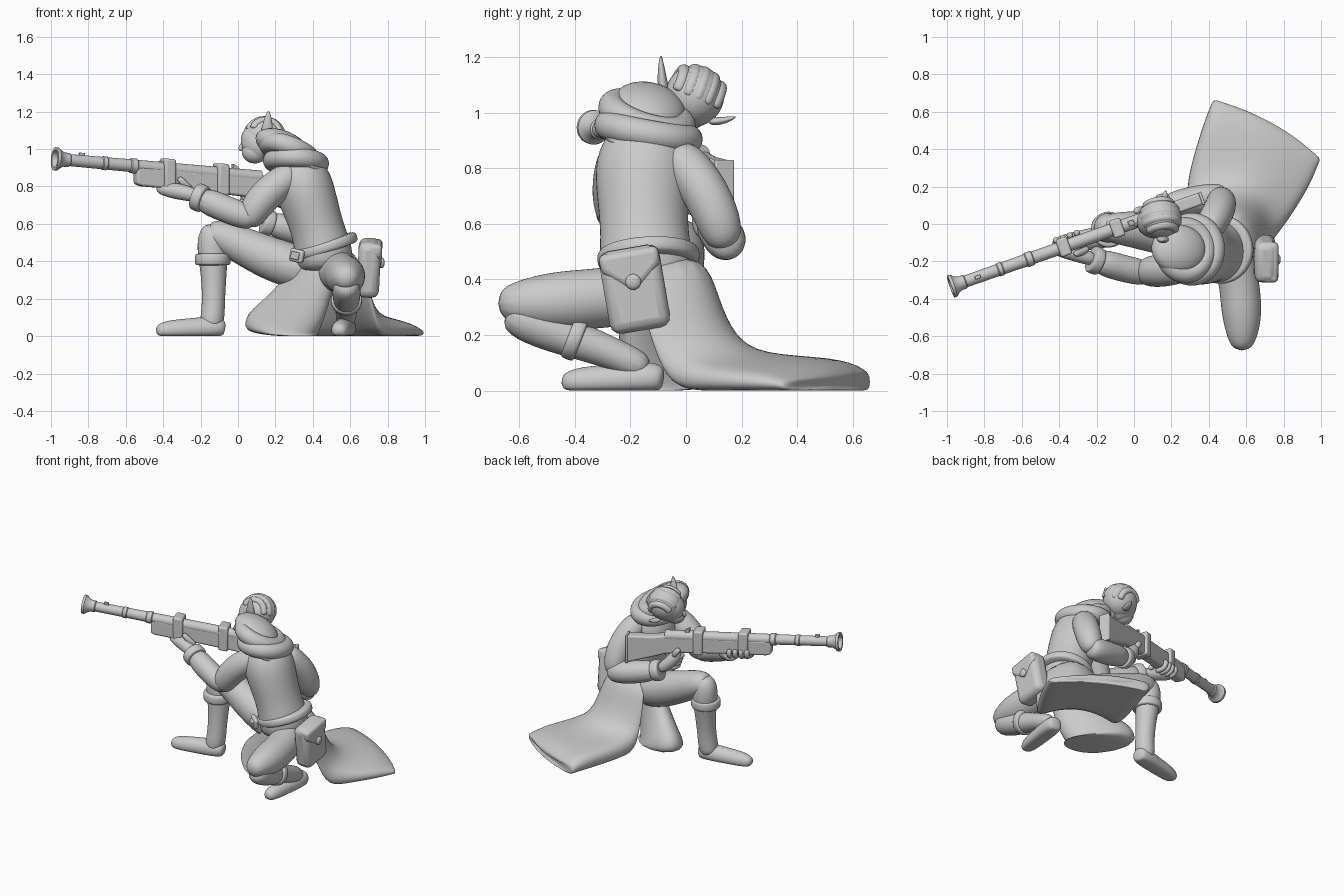
import bpy, bmesh
from math import sin, cos, pi, sqrt
from mathutils import Vector, Matrix, Euler

cube = bpy.data.objects.get("Cube")
if cube:
    bpy.data.objects.remove(cube)

grey = bpy.data.materials.new("plain_grey")
grey.use_nodes = True
grey.diffuse_color = (.6, .6, .6, 1)
grey.node_tree.nodes["Principled BSDF"].inputs["Base Color"].default_value = (.6, .6, .6, 1)


def finish(name, bm, subdiv=0, bevel=0.0, hard=False):
    """Turn a bmesh into a shaded object with its modifiers."""
    bmesh.ops.recalc_face_normals(bm, faces=bm.faces)
    mesh = bpy.data.meshes.new(name)
    bm.to_mesh(mesh)
    bm.free()
    mesh.materials.append(grey)
    obj = bpy.data.objects.new(name, mesh)
    bpy.context.scene.collection.objects.link(obj)
    if bevel:
        mod = obj.modifiers.new("Rounded edges", "BEVEL")
        mod.width, mod.segments = bevel, 3
    if subdiv:
        mod = obj.modifiers.new("Smooth form", "SUBSURF")
        mod.levels = mod.render_levels = subdiv
    if hard:
        bpy.ops.object.select_all(action="DESELECT")
        obj.select_set(True)
        bpy.context.view_layer.objects.active = obj
        bpy.ops.object.shade_smooth_by_angle(angle=pi / 5)
    else:
        mesh.shade_smooth()
    return obj


def loft(name, rings, closed=False, **style):
    """Skin a row of point rings; cap the ends unless the row is a loop."""
    bm = bmesh.new()
    rows = [[bm.verts.new((p[0], p[1], max(p[2], 0))) for p in ring] for ring in rings]
    count = len(rows[0])
    for i in range(len(rows) if closed else len(rows) - 1):
        a, b = rows[i], rows[(i + 1) % len(rows)]
        for j in range(count):
            k = (j + 1) % count
            bm.faces.new((a[j], a[k], b[k], b[j]))
    if not closed:
        bm.faces.new(rows[0])
        bm.faces.new(rows[-1])
    return finish(name, bm, **style)


def tube(name, path, wide=1, tall=1, up=None, axis=None, sides=12, closed=False, subdiv=2, **style):
    """Sweep an oval along (x, y, z, radius) points."""
    pts = [Vector(p[:3]) for p in path]
    n = len(pts)
    if axis:
        tangents = [Vector(axis).normalized()] * n
    elif closed:
        tangents = [(pts[(i + 1) % n] - pts[i - 1]).normalized() for i in range(n)]
    else:
        tangents = [(pts[min(i + 1, n - 1)] - pts[max(i - 1, 0)]).normalized() for i in range(n)]
    if up is None:
        up = min(Matrix.Identity(3), key=lambda a: max(abs(t.dot(a)) for t in tangents))
    up = Vector(up)
    swell = 1.04 if subdiv else 1
    rings = []
    for p, t, r in zip(pts, tangents, (q[3] * swell for q in path)):
        side = t.cross(up).normalized()
        top = side.cross(t)
        turns = [2 * pi * k / sides for k in range(sides)]
        rings.append([p + side * r * wide * cos(a) + top * r * tall * sin(a) for a in turns])
    return loft(name, rings, closed, subdiv=subdiv, **style)


def band(name, centre, axis, radius, half, **kw):
    """A short rounded collar around an axis."""
    c, d = Vector(centre), Vector(axis).normalized()
    steps = ((-1, .85), (-.9, 1), (.9, 1), (1, .85))
    return tube(name, [(*(c + d * half * s), radius * f) for s, f in steps], axis=axis, sides=16, **kw)


def loop(name, centre, rx, ry, radius, slope):
    """A closed roll of cloth, tilted by its slope along x and y."""
    c = Vector(centre)
    turns = [2 * pi * k / 14 for k in range(14)]
    offs = [Vector((rx * cos(a), ry * sin(a), 0)) for a in turns]
    return tube(name, [(c.x + o.x, c.y + o.y, c.z + o.x * slope[0] + o.y * slope[1], radius)
                       for o in offs], closed=True)


def ellipsoid(name, centre, size, rot=(0, 0, 0)):
    bm = bmesh.new()
    m = Matrix.LocRotScale(Vector(centre), Euler(rot), Vector(size))
    bmesh.ops.create_uvsphere(bm, u_segments=32, v_segments=18, radius=1, matrix=m)
    return finish(name, bm)


def box(name, centre, size, rot=(0, 0, 0), bevel=.01):
    bm = bmesh.new()
    m = Matrix.LocRotScale(Vector(centre), Euler(rot), Vector(size))
    bmesh.ops.create_cube(bm, size=1, matrix=m)
    return finish(name, bm, bevel=bevel, hard=True)


# Torso, neck and belt
tube("torso", [(.47, -.14, .34, .15), (.46, -.14, .44, .173), (.43, -.15, .56, .15), (.385, -.155, .7, .162),
               (.345, -.15, .82, .175), (.31, -.14, .9, .14), (.27, -.11, .97, .06)], wide=.93, tall=1.03, up=(0, 1, 0))
tube("neck", [(.28, -.1, .94, .07), (.2, -.04, .98, .06), (.13, 0, 1.02, .06)])
band("belt", (.46, -.135, .48), (-.29, -.05, .95), .183, .03, up=(0, 1, 0))
box("buckle", (.315, -.262, .43), (.085, .03, .07), (0, .2, -.6), .012)
box("buckle_plate", (.308, -.272, .43), (.05, .03, .04), (0, .2, -.6), .006)

# Cowl sloping down the back, with a lowered hood on top
tube("cowl", [(.33, -.14, .87, .14), (.315, -.14, .91, .175), (.295, -.135, .96, .175),
              (.265, -.13, 1.01, .14), (.24, -.13, 1.04, .09)], axis=(.4, .22, 1), up=(0, 1, 0))
loop("cowl_lower_roll", (.31, -.135, .93), .13, .15, .052, (-.06, -.18))
loop("cowl_middle_roll", (.275, -.14, .985), .115, .13, .052, (-.35, -.28))
ellipsoid("lowered_hood", (.24, -.135, 1.015), (.155, .135, .08), (-.2, .4, 0))

# Long coat tail: curved outside, closed underneath
tail = [((.3, .02, .45), (.54, .05, .51), (.63, -.22, .48)), ((.29, .07, .3), (.59, .1, .33), (.7, -.15, .27)),
        ((.28, .13, .13), (.6, .16, .2), (.74, -.09, .13)), ((.28, .25, .11), (.63, .25, .13), (.815, 0, .08)),
        ((.37, .55, .12), (.71, .47, .115), (.95, .21, .065)), ((.42, .665, .08), (.735, .535, .07), (.995, .345, .04))]
rings = []
for a, m, b in tail:
    a, m, b = Vector(a), Vector(m), Vector(b)
    steps = [k / 7 for k in range(8)]
    arc = [a * (1 - t) * (1 - 2 * t) + m * 4 * t * (1 - t) + b * t * (2 * t - 1) for t in steps]
    under = [a.lerp(b, t) for t in steps[::-1]]
    if a.z < .2:
        under = [Vector((p.x, p.y, 0)) for p in arc[::-1]]
    rings.append(arc + under)
rings.append([Vector((p.x * 1.015, p.y * 1.015, p.z * .6)) for p in rings[-1]])
loft("coat_tail", rings, subdiv=2)
tube("coat_front_flap", [(.43, -.15, .46, .14), (.39, -.15, .3, .145), (.32, -.12, .15, .175),
                         (.255, -.07, .04, .22), (.24, -.06, .01, .247), (.24, -.06, 0, .247)],
     tall=.52, up=(.55, .83, 0))

# Hip pouch with a pointed flap
tilt = (.17, .05, 0)
spot = Matrix.LocRotScale(Vector((.7, -.185, .365)), Euler(tilt), None)
box("pouch", (.7, -.185, .365), (.12, .22, .3), tilt, .04)
shape = [(-.108, .144), (.108, .144), (.108, .08), (0, -.015), (-.108, .08)]
loft("pouch_flap", [[spot @ Vector((x, y, z)) for y, z in shape] for x in (-.02, .066)], bevel=.022, hard=True)
ellipsoid("pouch_button", spot @ Vector((.068, 0, .03)), (.015, .028, .028), tilt)


# Legs and boots
def foot(name, heel, toe):
    a, b = Vector(heel), Vector(toe)
    form = ((0, .04, .035), (.06, .045, .055), (.25, .043, .062), (.55, .037, .056), (.85, .032, .052), (1, .025, .03))
    tube(name, [(*a.lerp(b, t)[:2], z, r) for t, z, r in form], up=(0, 0, 1))


tube("forward_thigh", [(.44, -.1, .33, .12), (.2, -.06, .4, .12), (.02, -.03, .485, .1),
                       (-.11, -.02, .545, .085), (-.17, -.02, .56, .055)])
tube("forward_shin", [(-.13, -.02, .6, .045), (-.14, -.02, .54, .078), (-.135, -.02, .44, .082),
                      (-.13, -.03, .35, .07), (-.13, -.045, .2, .06), (-.135, -.055, .1, .065), (-.15, -.06, .03, .06)])
band("forward_boot_cuff", (-.135, -.03, .41), (0, 0, 1), .095, .032)
foot("forward_boot", (-.07, -.05, 0), (-.44, -.12, 0))
tube("folded_thigh", [(.5, -.08, .36, .12), (.56, -.28, .335, .105), (.575, -.45, .32, .112),
                      (.58, -.58, .315, .09), (.575, -.68, .315, .05)])
tube("folded_shin", [(.58, -.65, .285, .06), (.58, -.56, .245, .08), (.58, -.42, .19, .07),
                     (.58, -.25, .13, .055), (.575, -.13, .07, .055)])
band("folded_boot_cuff", (.58, -.4, .19), (0, .9, -.35), .082, .026)
foot("folded_boot", (.58, -.08, 0), (.54, -.45, 0))

# Arms, sleeve cuffs and hands
tube("front_upper_arm", [(.32, -.2, .88, .07), (.25, -.235, .84, .085), (.14, -.25, .75, .09),
                         (.07, -.255, .65, .08), (.05, -.255, .585, .045)])
tube("front_forearm", [(.1, -.265, .62, .05), (.04, -.26, .64, .072), (-.07, -.235, .68, .072), (-.22, -.19, .745, .073)])
band("front_sleeve_cuff", (-.205, -.195, .74), (-.9, .35, .35), .074, .03)
tube("front_hand", [(-.2, -.195, .745, .035), (-.28, -.17, .765, .04), (-.35, -.145, .78, .045), (-.44, -.135, .79, .025)])
tube("rear_upper_arm", [(.38, -.05, .86, .07), (.42, .01, .8, .085), (.46, .08, .7, .085),
                        (.47, .13, .58, .08), (.46, .145, .51, .05)])
tube("rear_forearm", [(.5, .145, .53, .055), (.44, .145, .54, .078), (.3, .125, .565, .075), (.15, .09, .61, .068)])
band("rear_sleeve_cuff", (.16, .093, .605), (-.9, -.2, .3), .07, .03)
tube("rear_hand", [(.15, .09, .61, .035), (.09, .075, .66, .04), (.05, .055, .71, .042), (.03, .04, .76, .025)])


# Long gun, laid out along its slanted axis: s along, w across, h above
def gun(s, w=0, h=0):
    return Vector((s - .34 * w, .01 + .352 * s + .94 * w, .86 - .09 * s + h))


def block(name, sections, half, bevel=.012):
    loft(name, [[gun(s, w, h) for w, h in ((-half, lo), (half, lo), (half, hi), (-half, hi))]
                for s, lo, hi in sections], bevel=bevel, hard=True)


barrel = [(.12, .036), (-.54, .034), (-.545, .04), (-.575, .04), (-.58, .034), (-.7, .033), (-.705, .037),
          (-.725, .037), (-.73, .033), (-.9, .032), (-.905, .038), (-.93, .038), (-.95, .048), (-.965, .062),
          (-.98, .062), (-.98, .046), (-.93, .028), (-.85, .026)]
tube("gun_barrel", [(*gun(s), r) for s, r in barrel], axis=gun(-1) - gun(0), sides=28, subdiv=0, hard=True)
block("gun_stock", [(-.55, -.095, -.02), (-.52, -.105, 0), (-.2, -.105, 0), (.02, -.11, .02),
                    (.12, -.12, .01), (.2, -.145, 0), (.36, -.19, 0)], .034)
for label, s in (("front", -.375), ("rear", -.09)):
    block("gun_band_" + label, [(s - .03, -.115, .054), (s + .03, -.115, .054)], .05)
block("butt_plate", [(.355, -.195, .003), (.37, -.195, .003)], .036, .005)
block("front_sight", [(-.85, .02, .045), (-.82, .02, .045)], .01, .004)
block("rear_sight", [(-.03, .01, .06), (0, .01, .045)], .015, .004)
tube("trigger_guard", [(*gun(.02 + .12 * k / 6, 0, -.105 - .05 * sin(pi * k / 6)), .009) for k in range(7)], sides=8)

# Fingers and thumbs around the stock
for k in range(4):
    s = -.29 - .037 * k
    tube(f"front_finger_{k + 1}", [(*gun(s, w, h), .018) for w, h in ((-.03, -.125), (.03, -.125), (.05, -.1), (.046, -.06))],
         sides=8)
    s = .07 + .008 * k
    tube(f"rear_finger_{k + 1}", [(*gun(s - t, w, -.14 - .024 * k), .017) for t, w in ((0, .04), (.04, .03), (.06, -.02))],
         sides=8)
tube("front_thumb", [(*gun(s, w, h), .02) for s, w, h in ((-.26, -.05, -.11), (-.3, -.06, -.08), (-.34, -.055, -.04))], sides=8)
tube("rear_thumb", [(*gun(s, w, h), .02) for s, w, h in ((.06, .04, -.13), (.05, .055, -.1), (.02, .05, -.07))], sides=8)

# Head resting on the stock, with swept hair and pointed ears
lean = (-.42, 0, .15)
ellipsoid("head", (.115, .015, 1.04), (.1, .088, .11), lean)
ellipsoid("jaw", (.09, -.005, .985), (.07, .06, .062), lean)
tube("nose", [(.035, .005, 1.04, .01), (.008, -.005, 1.005, .014), (.02, -.008, .99, .012)], sides=8)
crown = Matrix.LocRotScale(Vector((.14, .03, 1.06)), Euler(lean), None)
ellipsoid("hair_cap", crown.translation, (.114, .107, .112), lean)
for k in range(-2, 3):
    offset = k * .036
    reach = sqrt(1 - (offset / .107) ** 2)
    arc = [pi * (.92 - .11 * i) for i in range(10)]
    tube(f"hair_lock_{k + 3}", [(*(crown @ Vector((.096 * reach * cos(a), offset, .094 * reach * sin(a)))), .024)
                                for a in arc], sides=8)
tube("front_ear", [(.15, -.06, 1.02, .02), (.152, -.078, 1.06, .034), (.157, -.086, 1.12, .03),
                   (.162, -.09, 1.18, .015), (.163, -.09, 1.205, .005)], tall=.6, up=(0, 1, 0))
tube("rear_ear", [(.15, .08, .97, .02), (.155, .11, .968, .026), (.165, .15, .975, .018), (.17, .18, .985, .005)],
     tall=.6, up=(0, 0, 1))
